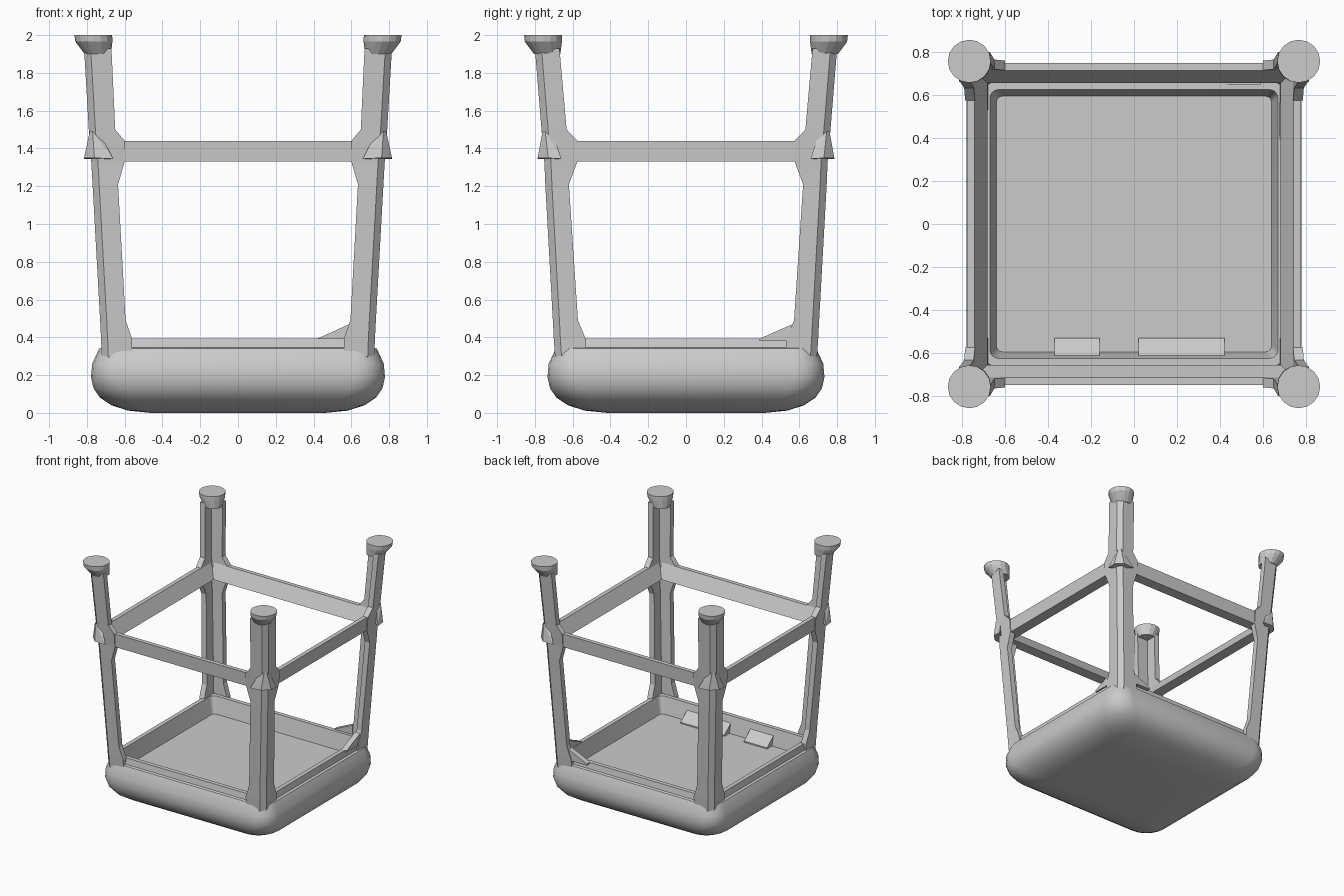
import bpy, bmesh, math

if "Cube" in bpy.data.objects:
    bpy.data.objects.remove(bpy.data.objects["Cube"])

DY = 0.045  # the stool is slightly narrower in y before the lean


def make(name, bm, smooth=False):
    bmesh.ops.recalc_face_normals(bm, faces=bm.faces)
    me = bpy.data.meshes.new(name)
    bm.to_mesh(me)
    bm.free()
    ob = bpy.data.objects.new(name, me)
    bpy.context.collection.objects.link(ob)
    if smooth:
        bpy.context.view_layer.objects.active = ob
        ob.select_set(True)
        bpy.ops.object.shade_smooth_by_angle(angle=math.radians(30))
        ob.select_set(False)
    return ob


def loft(name, rings, smooth=False):
    bm = bmesh.new()
    rows = [[bm.verts.new(p) for p in r] for r in rings]
    n = len(rows[0])
    for a, b in zip(rows, rows[1:]):
        for i in range(n):
            j = (i + 1) % n
            bm.faces.new((a[i], a[j], b[j], b[i]))
    bm.faces.new(rows[0])
    bm.faces.new(rows[-1])
    return make(name, bm, smooth)


def hull(name, pts):
    bm = bmesh.new()
    for p in pts:
        bm.verts.new(p)
    bmesh.ops.convex_hull(bm, input=bm.verts)
    return make(name, bm)


def round_rect(hx, hy, r, z, seg=5):
    pts = []
    for k, (sx, sy) in enumerate(((1, 1), (-1, 1), (-1, -1), (1, -1))):
        for i in range(seg + 1):
            a = math.radians(90 * k + 90 * i / seg)
            pts.append((sx * (hx - r) + r * math.cos(a),
                        sy * (hy - r) + r * math.sin(a), z))
    return pts


# Seat: padded shell, raised apron rim, sunken floor on the hollow side
profile = [(0.46, 0.0, 0.08), (0.58, 0.012, 0.12), (0.67, 0.04, 0.15),
           (0.73, 0.08, 0.17), (0.765, 0.13, 0.17), (0.778, 0.19, 0.16),
           (0.772, 0.26, 0.15), (0.735, 0.34, 0.12), (0.715, 0.345, 0.08),
           (0.705, 0.393, 0.06), (0.67, 0.393, 0.04), (0.64, 0.26, 0.03)]
loft("seat", [round_rect(h, h - DY, r, z) for h, z, r in profile], True)

# Ribs sloping from the front apron down to the floor
for x0, x1 in ((-0.37, -0.16), (0.02, 0.42)):
    hull("floor_rib", [(x, y, z) for x in (x0, x1)
                       for y, z in ((-0.65, 0.25), (-0.65, 0.37), (-0.53, 0.27), (-0.53, 0.25))])

# Ramps in the back right corner of the apron
hull("back_ramp", [(x, y, z) for y in (0.65, 0.695)
                   for x, z in ((0.42, 0.38), (0.42, 0.393), (0.59, 0.47), (0.59, 0.38))])
hull("right_ramp", [(x, y, z) for x in (0.675, 0.72)
                    for y, z in ((0.39, 0.38), (0.39, 0.393), (0.565, 0.47), (0.565, 0.38))])

# Legs: open L channels; rows are z, outer x, outer y, inner x, inner y
levels = [(0.25, 0.72, 0.69, 0.56, 0.53), (0.39, 0.725, 0.70, 0.56, 0.53),
          (0.49, 0.73, 0.705, 0.595, 0.572), (1.21, 0.77, 0.745, 0.635, 0.62),
          (1.33, 0.777, 0.75, 0.60, 0.575), (1.44, 0.785, 0.76, 0.60, 0.575),
          (1.50, 0.79, 0.765, 0.65, 0.632), (1.93, 0.815, 0.80, 0.67, 0.67)]
T, C = 0.045, 0.035
for sx in (-1, 1):
    for sy in (-1, 1):
        tag = ("front" if sy < 0 else "back") + ("_left" if sx < 0 else "_right")
        rings = []
        for z, ox, oy, ix, iy in levels:
            sec = [(ox - C, oy), (ix, oy), (ix, oy - T), (ox - T, oy - T),
                   (ox - T, iy), (ox, iy), (ox, oy - C)]
            rings.append([(sx * x, sy * y, z) for x, y in sec])
        loft(tag + "_leg", rings)

        # Flared knuckle on the outer corner at stretcher height
        hull(tag + "_knuckle", [(sx * x, sy * y, z) for x, y, z in (
            (0.815, 0.66, 1.345), (0.815, 0.73, 1.35), (0.76, 0.785, 1.35),
            (0.66, 0.785, 1.345), (0.785, 0.745, 1.49), (0.77, 0.76, 1.49),
            (0.74, 0.71, 1.345), (0.785, 0.69, 1.44), (0.71, 0.755, 1.44))])

        # Foot: flaring pad
        foot = []
        for z, r, cx, cy in ((1.90, 0.07, 0.742, 0.735), (1.965, 0.098, 0.763, 0.755),
                             (2.0, 0.1, 0.766, 0.757)):
            foot.append([(sx * cx + r * math.cos(a * math.pi / 8),
                          sy * cy + r * math.sin(a * math.pi / 8), z) for a in range(16)])
        loft(tag + "_foot", foot)

# Stretchers: upright outside, sloping inside
for s, a, b in ((-1, "front", "left"), (1, "back", "right")):
    bar = ((0.745, 1.33), (0.75, 1.44), (0.715, 1.44), (0.655, 1.33))
    loft(a + "_stretcher", [[(x, s * y, z) for y, z in bar] for x in (-0.72, 0.72)])
    loft(b + "_stretcher", [[(s * (x + 0.027), y, z) for x, z in bar] for y in (-0.7, 0.7)])
